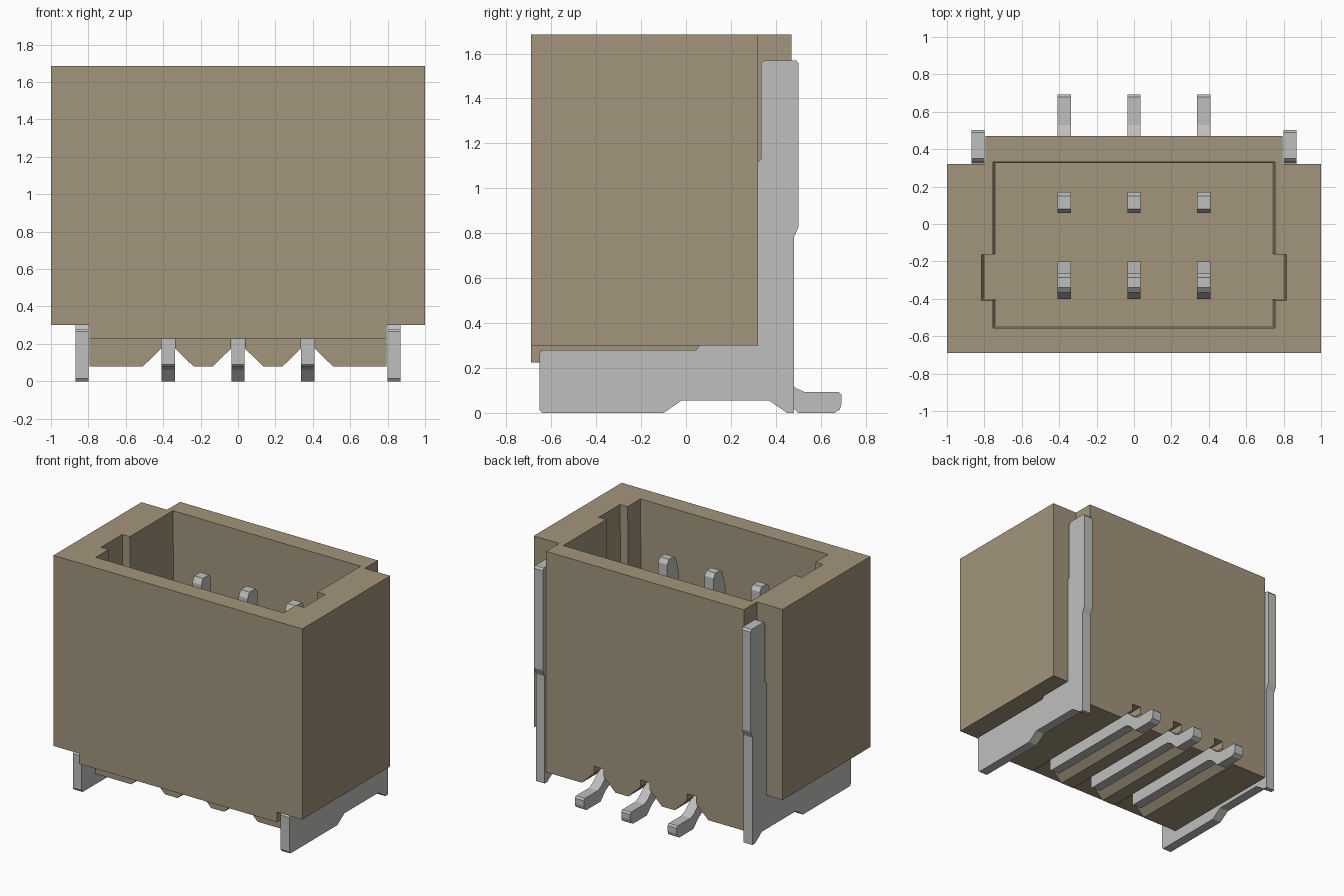
import bpy, bmesh

old = bpy.data.objects.get("Cube")
if old:
    bpy.data.objects.remove(old, do_unlink=True)


def material(name, rgb, metallic=0.0):
    m = bpy.data.materials.new(name)
    m.use_nodes = True
    m.diffuse_color = (*rgb, 1)
    m.node_tree.nodes["Principled BSDF"].inputs["Base Color"].default_value = (*rgb, 1)
    return m


TAN = material("tan plastic", (0.36, 0.30, 0.20))
METAL = material("tinned metal", (0.52, 0.52, 0.51))


def prism(name, outline, axis, lo, hi, mat, end_scale=1.0):
    """Extrude a closed 2D outline along an axis; end_scale tapers the far end."""
    place = {"x": lambda a, b, t: (t, a, b),
             "y": lambda a, b, t: (a, t, b),
             "z": lambda a, b, t: (a, b, t)}[axis]
    bm = bmesh.new()
    near = [bm.verts.new(place(a, b, lo)) for a, b in outline]
    far = [bm.verts.new(place(a * end_scale, b * end_scale, hi)) for a, b in outline]
    bm.faces.new(near)
    bm.faces.new(far)
    for i in range(len(near)):
        j = (i + 1) % len(near)
        bm.faces.new((near[i], near[j], far[j], far[i]))
    bmesh.ops.recalc_face_normals(bm, faces=bm.faces)
    mesh = bpy.data.meshes.new(name)
    bm.to_mesh(mesh)
    bm.free()
    mesh.materials.append(mat)
    ob = bpy.data.objects.new(name, mesh)
    bpy.context.collection.objects.link(ob)
    return ob


def rect(a0, a1, b0, b1):
    return [(a0, b0), (a1, b0), (a1, b1), (a0, b1)]


def carve(target, cutter):
    """Subtract the cutter, then discard it."""
    cutter.hide_render = True
    mod = target.modifiers.new("carve", "BOOLEAN")
    mod.operation = "DIFFERENCE"
    mod.solver = "EXACT"
    mod.object = cutter
    bpy.context.view_layer.objects.active = target
    bpy.ops.object.modifier_apply(modifier=mod.name)
    bpy.data.objects.remove(cutter, do_unlink=True)


PIN_X = (-0.373, 0.0, 0.373)

# Housing block
housing = prism("housing", rect(-1, 1, -0.69, 0.47), "z", 0.08, 1.685, TAN)

# Rear corner notches and undercuts at both ends
for s in (-1, 1):
    x0, x1 = sorted((s * 0.795, s * 1.2))
    carve(housing, prism("corner_cutter", rect(x0, x1, 0.32, 0.7), "z", -0.1, 2, TAN))
    carve(housing, prism("end_cutter", rect(x0, x1, -1, 0.7), "z", -0.1, 0.30, TAN))

# Step under the front edge
carve(housing, prism("front_cutter", rect(-1.2, 1.2, -1, -0.5), "z", -0.1, 0.225, TAN))

# Flared grooves for the contacts
for px in PIN_X:
    groove = [(px - 0.145, 0.07), (px + 0.145, 0.07), (px + 0.037, 0.175),
              (px + 0.037, 0.226), (px - 0.037, 0.226), (px - 0.037, 0.175)]
    carve(housing, prism("groove_cutter", groove, "y", -0.8, 0.8, TAN))

# Slightly tapered cavity with a key slot at each end
half = [(0.74, -0.545), (0.74, -0.40), (0.80, -0.40), (0.80, -0.16),
        (0.74, -0.16), (0.74, 0.325)]
cavity = half + [(-x, y) for x, y in reversed(half)]
carve(housing, prism("cavity_cutter", cavity, "z", 0.42, 1.70, TAN, 1.02))

# Solder tabs at both ends
tab = [(-0.64, 0), (-0.10, 0), (-0.02, 0.055), (0.37, 0.055), (0.45, 0),
       (0.48, 0), (0.48, 0.78), (0.502, 0.83), (0.502, 1.555), (0.49, 1.57),
       (0.35, 1.57), (0.335, 1.555), (0.335, 1.13), (0.325, 1.12), (0.312, 1.12),
       (0.312, 0.302), (0.06, 0.302), (0.045, 0.28), (-0.64, 0.28),
       (-0.652, 0.265), (-0.652, 0.015)]
for side, s in (("left", 1), ("right", -1)):
    prism(side + "_solder_tab", tab, "x", s * 0.80, s * 0.87, METAL)

# Contacts: two prongs, a bottom rail and a rear solder foot
contact = [(-0.42, 0.09), (-0.41, 0.08), (0.40, 0.08), (0.44, 0.06), (0.50, 0),
           (0.66, 0), (0.685, 0.015), (0.692, 0.04), (0.692, 0.08), (0.68, 0.092),
           (0.53, 0.092), (0.49, 0.11), (0.43, 0.165), (0.39, 0.18), (0.17, 0.18),
           (0.17, 1.37), (0.15, 1.40), (0.08, 1.40), (0.06, 1.36), (0.06, 0.225),
           (-0.20, 0.225), (-0.20, 0.55), (-0.265, 0.68), (-0.265, 1.43),
           (-0.285, 1.46), (-0.34, 1.46), (-0.365, 1.44), (-0.40, 1.32),
           (-0.40, 0.225), (-0.42, 0.225)]
for name, px in zip(("right", "middle", "left"), PIN_X):
    prism(name + "_contact", contact, "x", px - 0.036, px + 0.036, METAL)
